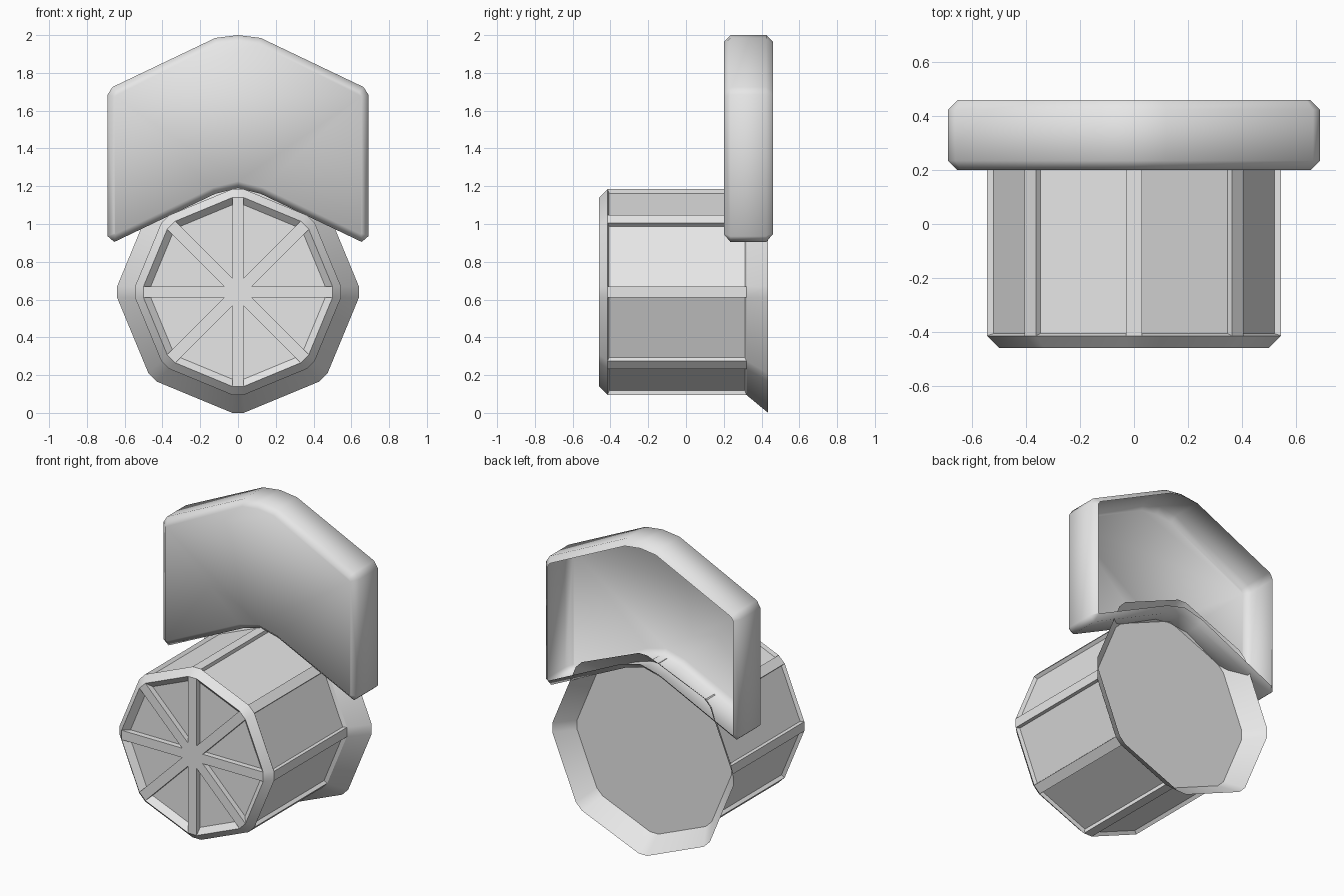
import bpy, bmesh, math
from mathutils import Vector

if "Cube" in bpy.data.objects:
    bpy.data.objects.remove(bpy.data.objects["Cube"], do_unlink=True)

grey = bpy.data.materials.new("plain grey")
grey.use_nodes = True
grey.diffuse_color = (0.8, 0.8, 0.8, 1)
grey.node_tree.nodes["Principled BSDF"].inputs["Base Color"].default_value = (0.8, 0.8, 0.8, 1)

CENTRE_Z = 0.64   # axis height of the drum
RIB = 0.03        # half width of ribs and spokes


def finish(bm, name, angle):
    mesh = bpy.data.meshes.new(name)
    bm.to_mesh(mesh)
    bm.free()
    obj = bpy.data.objects.new(name, mesh)
    bpy.context.collection.objects.link(obj)
    mesh.materials.append(grey)
    bpy.ops.object.select_all(action="DESELECT")
    obj.select_set(True)
    bpy.context.view_layer.objects.active = obj
    bpy.ops.object.shade_smooth_by_angle(angle=math.radians(angle))
    return obj


def ring(bm, r, y):
    """Octagon with clipped corners; two vertices per corner."""
    verts = []
    for k in range(8):
        a = k * math.pi / 4
        out = Vector((math.cos(a), 0, math.sin(a)))
        side = Vector((-math.sin(a), 0, math.cos(a)))
        for s in (-RIB, RIB):
            verts.append(bm.verts.new(out * r + side * s + Vector((0, y, CENTRE_Z))))
    return verts


def bridge(bm, a, b):
    n = len(a)
    return [bm.faces.new((a[i], a[(i + 1) % n], b[(i + 1) % n], b[i])) for i in range(n)]


# Drum: chamfered front rim, ribbed side, closed back
bm = bmesh.new()
front = ring(bm, 0.50, -0.46)
shoulder = ring(bm, 0.545, -0.415)
rear = ring(bm, 0.545, 0.32)
bridge(bm, front, shoulder)
sides = bridge(bm, shoulder, rear)
bm.faces.new(rear)

# Spokes and hub on the front, with sunken wedges between them
tip_r = RIB / math.sin(math.pi / 8)
tips = []
for k in range(8):
    a = (k + 0.5) * math.pi / 4
    tips.append(bm.verts.new((tip_r * math.cos(a), -0.46, CENTRE_Z + tip_r * math.sin(a))))
bm.faces.new(tips)
sink = Vector((0, 0.035, 0))
for k in range(8):
    bm.faces.new((front[2 * k], front[2 * k + 1], tips[k], tips[k - 1]))
    a, b, t = front[2 * k + 1], front[(2 * k + 2) % 16], tips[k]
    a2, b2 = (bm.verts.new(v.co.lerp(t.co, 0.09) + sink) for v in (a, b))
    t2 = bm.verts.new(t.co + sink)
    bm.faces.new((a2, b2, t2))
    bm.faces.new((a, b, b2, a2))
    bm.faces.new((b, t, t2, b2))
    bm.faces.new((t, a, a2, t2))
bmesh.ops.recalc_face_normals(bm, faces=bm.faces[:])

# Shallow panels between the lengthwise ribs
bmesh.ops.inset_individual(bm, faces=sides[1::2], thickness=0.012, depth=-0.022)
finish(bm, "drum", 24)

# Thin flared skirt behind the drum
bm = bmesh.new()
bridge(bm, ring(bm, 0.545, 0.32), ring(bm, 0.64, 0.435))
bmesh.ops.recalc_face_normals(bm, faces=bm.faces[:])
finish(bm, "flared_skirt", 30)

# Chevron back plate: hollow shell with softened rims, open at the back
half = [(0.12, 1.985), (0.665, 1.725), (0.69, 1.685), (0.69, 0.935), (0.655, 0.905), (0.12, 1.16)]
outline = [(0, 2.0)] + half + [(0, 1.19)] + [(-x, z) for x, z in reversed(half)]
bm = bmesh.new()
near = [bm.verts.new((x, 0.20, z)) for x, z in outline]
far = [bm.verts.new((x, 0.46, z)) for x, z in outline]
bridge(bm, near, far)
bm.faces.new(near)
bm.faces.new(far)
bmesh.ops.recalc_face_normals(bm, faces=bm.faces[:])
rims = [e for e in bm.edges if abs(e.verts[0].co.y - e.verts[1].co.y) < 0.01]
bmesh.ops.bevel(bm, geom=rims, offset=0.035, segments=1, affect="EDGES")
back = [f for f in bm.faces if f.normal.y > 0.99 and f.calc_center_median().y > 0.45]
bmesh.ops.delete(bm, geom=back, context="FACES")
finish(bm, "back_plate", 50)
